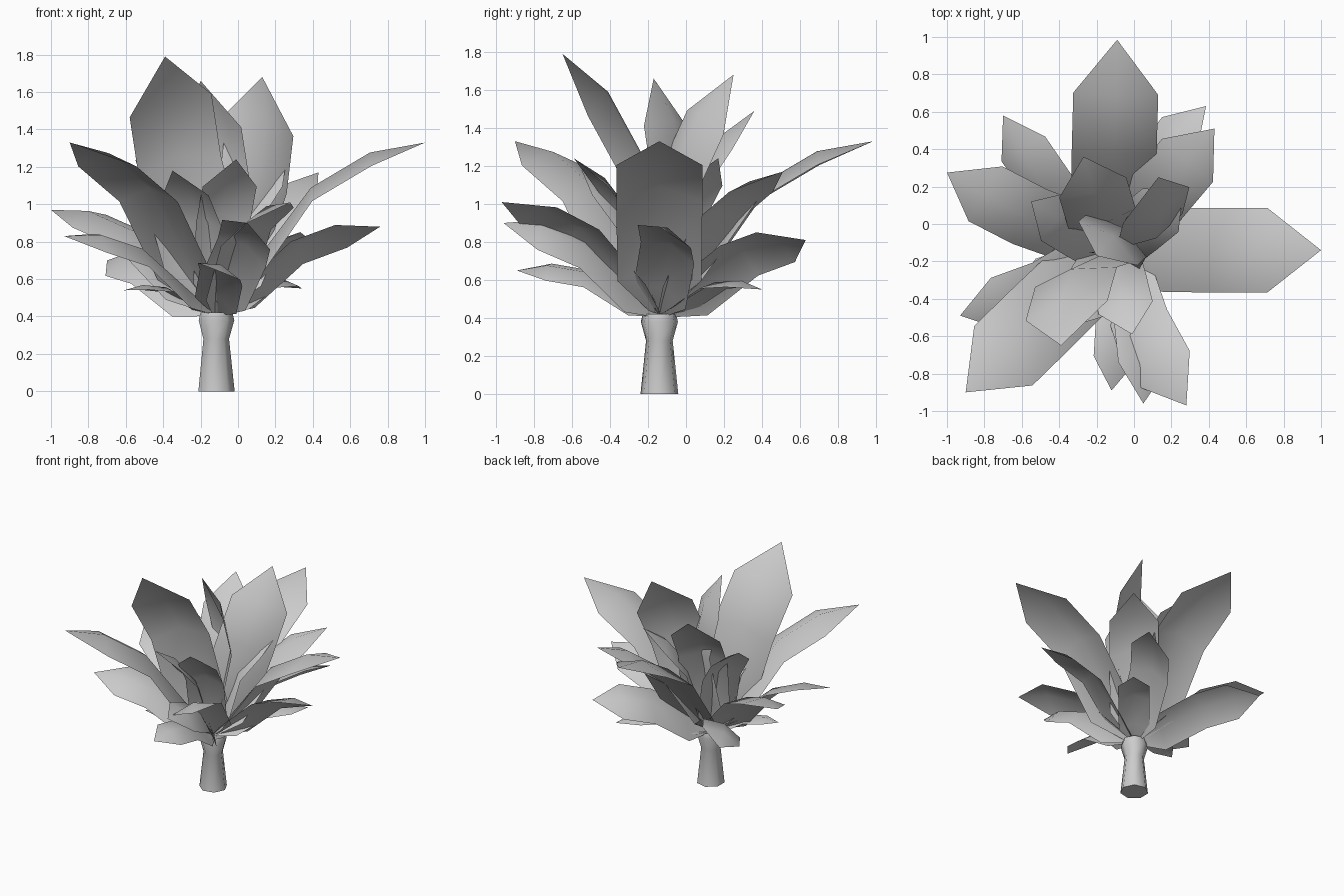
import bpy, math
from mathutils import Vector

if "Cube" in bpy.data.objects:
    bpy.data.objects.remove(bpy.data.objects["Cube"])

BASE = Vector((-0.12, -0.14, 0.41))
FULL = 1.44  # chord length of a full-size leaf

# Leaf stations: (edge u, edge n, mid u, mid n, half width)
ROWS = [(0.0, 0.0, 0.0, 0.0, 0.025),
        (0.29, 0.0, 0.33, 0.08, 0.22),
        (0.78, 0.14, 0.82, 0.20, 0.225),
        (1.14, 0.085, 1.18, 0.145, 0.225)]


def make_object(name, verts, faces, angle=40):
    mesh = bpy.data.meshes.new(name)
    mesh.from_pydata([tuple(v) for v in verts], [], faces)
    mesh.update()
    ob = bpy.data.objects.new(name, mesh)
    bpy.context.collection.objects.link(ob)
    bpy.context.view_layer.objects.active = ob
    ob.select_set(True)
    bpy.ops.object.shade_smooth_by_angle(angle=math.radians(angle))
    ob.select_set(False)
    return ob


def leaf(name, tip, side=None):
    """Arched, folded blade running from the crown of the stem to tip."""
    chord = Vector(tip) - BASE
    s = chord.length / FULL
    c = chord.normalized()
    lat = Vector(side) if side else Vector((-c.y, c.x, 0))
    lat = (lat - c * lat.dot(c)).normalized()
    n = lat.cross(c)
    if n.z < 0:
        n = -n
    verts, faces = [], []
    for eu, en, mu, mn, w in ROWS:
        edge = c * eu + n * en
        for off in (edge - lat * w, c * mu + n * mn, edge + lat * w):
            verts.append(BASE + off * s)
    verts.append(Vector(tip))
    for r in range(len(ROWS) - 1):
        for k in (0, 1):
            a = r * 3 + k
            faces.append((a, a + 1, a + 4, a + 3))
    a = (len(ROWS) - 1) * 3
    faces += [(a, a + 1, a + 3), (a + 1, a + 2, a + 3)]
    make_object(name, verts, faces)


# Stem: tapered, flaring at the crown
SIDES = 7
verts, faces = [], []
rings = [(0.102, 0.0), (0.072, 0.28), (0.1, 0.38), (0.09, 0.42)]
for r, z in rings:
    for i in range(SIDES):
        a = 2 * math.pi * i / SIDES
        verts.append((BASE.x + r * math.cos(a), BASE.y + r * math.sin(a), z))
for k in range(len(rings) - 1):
    for i in range(SIDES):
        j = (i + 1) % SIDES
        faces.append((k * SIDES + i, k * SIDES + j, (k + 1) * SIDES + j, (k + 1) * SIDES + i))
faces.append(tuple(reversed(range(SIDES))))
make_object("stem", verts, faces, 60)

# Leaves by tip position, with the cross direction where the blade is twisted
leaves = {
    "upper_leaf": [((-0.39, -0.65, 1.79), (0.43, 0.10, 0.14)),
                   ((0.13, 0.25, 1.68), (0.25, 0.12, -0.17)),
                   ((-0.27, 0.36, 1.49), None),
                   ((-0.20, -0.17, 1.66), (0.27, -0.20, 0.0))],
    "middle_leaf": [((1.0, -0.14, 1.33), None), ((-0.09, 0.985, 1.33), None),
                    ((-0.90, -0.90, 1.33), None), ((0.43, 0.51, 1.17), None),
                    ((-0.01, -0.59, 1.24), None), ((0.26, 0.17, 1.24), None),
                    ((-0.55, 0.12, 1.24), None), ((-0.35, -0.55, 1.18), None)],
    "lower_leaf": [((-1.0, 0.275, 0.97), (-0.17, -0.35, -0.10)),
                   ((-0.93, -0.49, 0.83), (-0.25, 0.90, 0.35)),
                   ((-0.70, 0.58, 0.70), (0.30, 0.12, 0.15)),
                   ((0.385, 0.63, 0.81), (0.21, -0.22, 0.18)),
                   ((0.28, -0.97, 1.01), (0.24, 0.20, 0.07)),
                   ((0.05, -0.96, 0.90), (0.28, -0.05, -0.17)),
                   ((-0.12, -0.89, 0.65), (0.26, 0.05, -0.13)),
                   ((0.76, -0.14, 0.88), (0.07, 0.32, -0.14)),
                   ((-0.61, -0.30, 0.54), None),
                   ((0.34, 0.40, 0.55), None)],
}
for name, specs in leaves.items():
    for i, (tip, side) in enumerate(specs):
        leaf(f"{name}_{i + 1}", tip, side)
